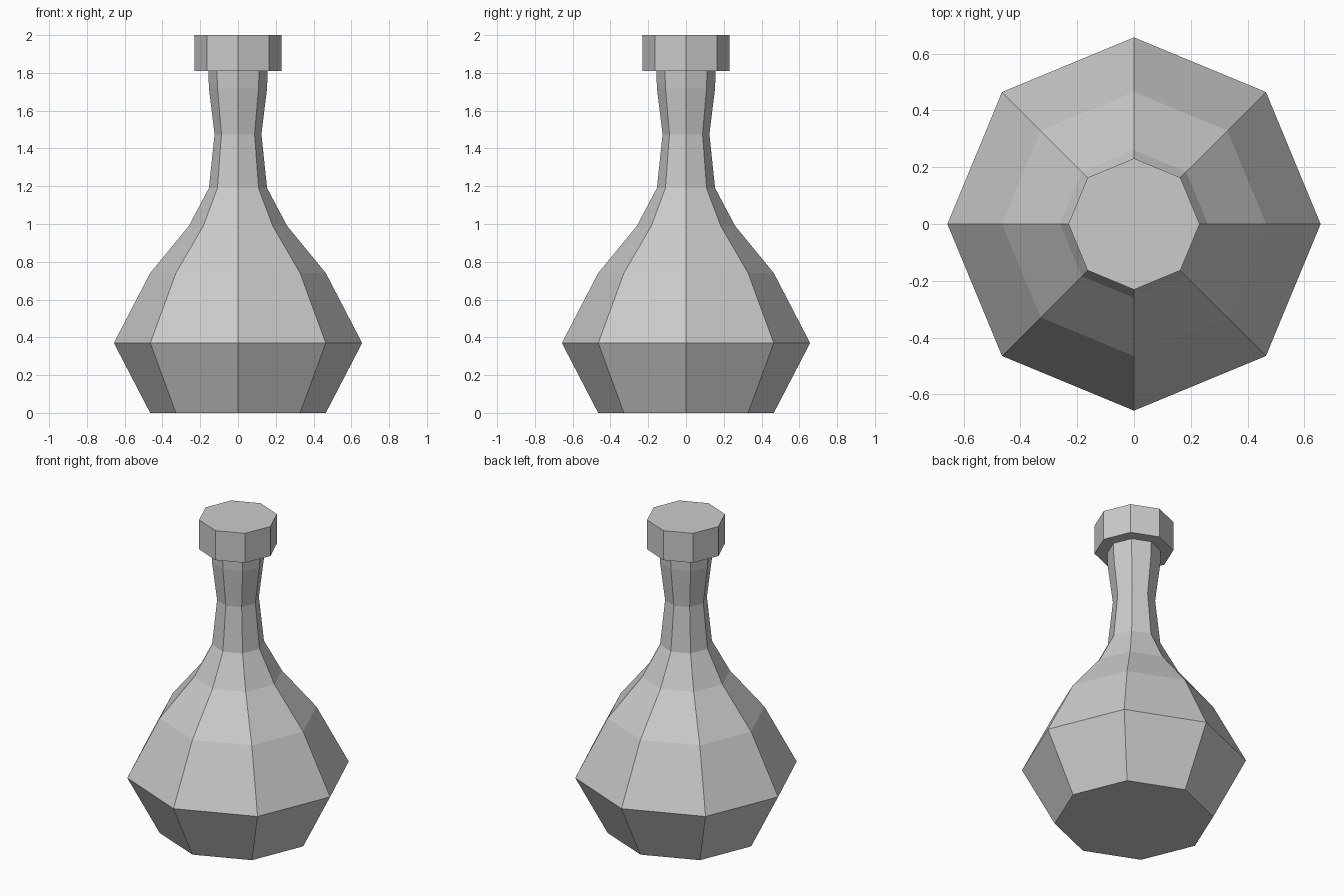
import bpy, bmesh
from math import cos, sin, pi

if "Cube" in bpy.data.objects:
    bpy.data.objects.remove(bpy.data.objects["Cube"])

SIDES = 8


def lathe(name, profile, close_top=True):
    """Flat-faced octagonal solid from (radius, height) pairs."""
    bm = bmesh.new()
    rings = []
    for r, z in profile:
        rings.append([bm.verts.new((r * cos(2 * pi * i / SIDES),
                                    r * sin(2 * pi * i / SIDES), z))
                      for i in range(SIDES)])
    for low, high in zip(rings, rings[1:]):
        for i in range(SIDES):
            j = (i + 1) % SIDES
            bm.faces.new((low[i], low[j], high[j], high[i]))
    bm.faces.new(rings[0][::-1])
    if close_top:
        bm.faces.new(rings[-1])
    mesh = bpy.data.meshes.new(name)
    bm.to_mesh(mesh)
    bm.free()
    obj = bpy.data.objects.new(name, mesh)
    bpy.context.collection.objects.link(obj)
    return obj


# Flask body, shoulders and flared neck; its top is hidden under the stopper
lathe("flask_body", [(0.465, 0), (0.657, 0.37), (0.465, 0.74), (0.26, 0.99),
                     (0.154, 1.19), (0.124, 1.475), (0.154, 1.72), (0.157, 1.81)],
      close_top=False)

# Stopper on top of the neck
lathe("stopper", [(0.231, 1.81), (0.231, 2.0)])
